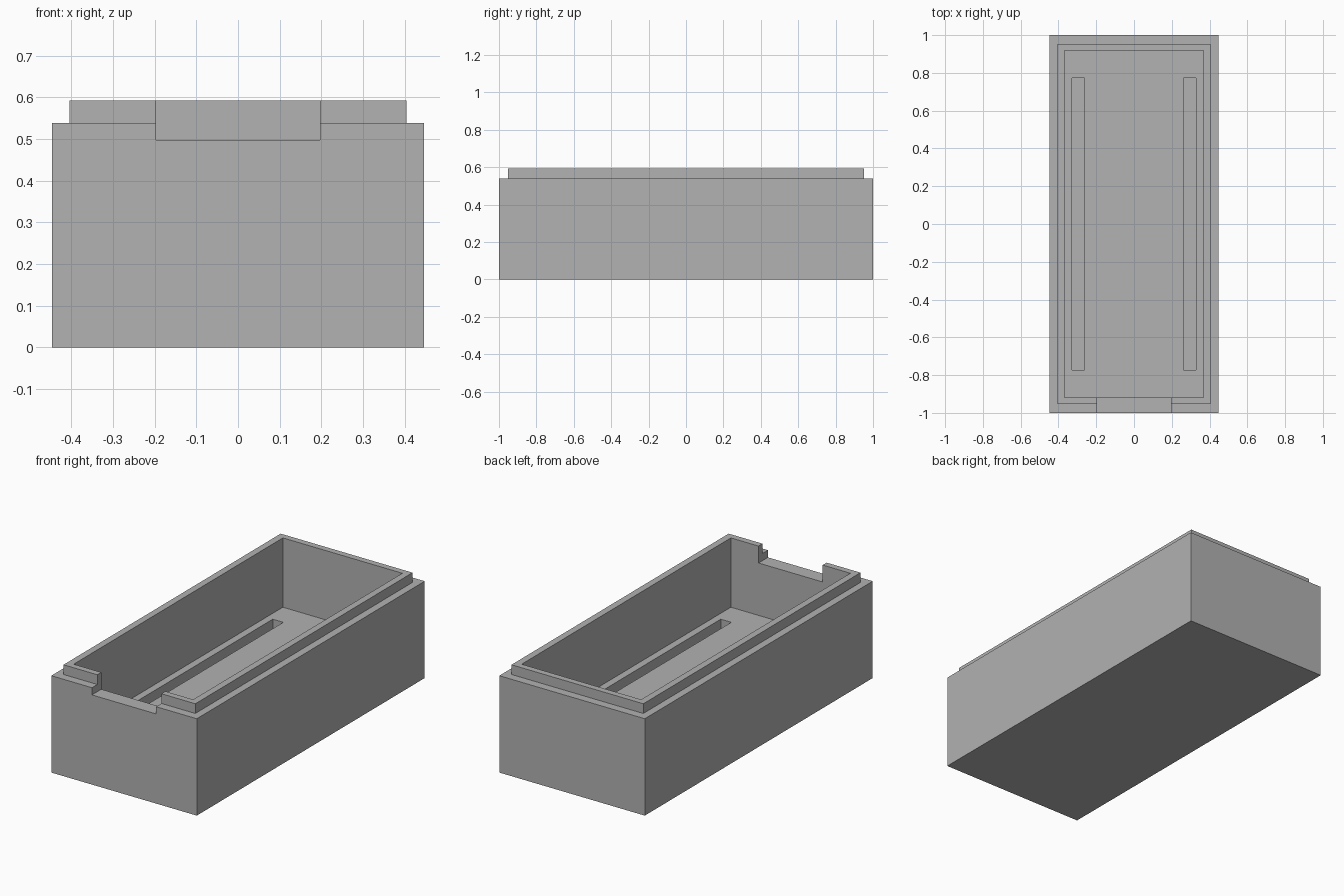
import bpy

if "Cube" in bpy.data.objects:
    bpy.data.objects.remove(bpy.data.objects["Cube"])

# Main dimensions
HX, HY = 0.447, 1.0          # outer body half sizes
LX, LY = 0.405, 0.953        # raised lip half sizes
CX, CY = 0.367, 0.918        # cavity half sizes
SHOULDER, TOP = 0.538, 0.592
FLOOR, SLOT_FLOOR = 0.207, 0.104

grey = bpy.data.materials.new("plain grey")
grey.diffuse_color = (0.445, 0.445, 0.445, 1)
grey.use_nodes = True
grey.node_tree.nodes["Principled BSDF"].inputs["Base Color"].default_value = grey.diffuse_color


def box(name, x0, x1, y0, y1, z0, z1):
    """Axis-aligned box given by its limits."""
    bpy.ops.mesh.primitive_cube_add(
        size=1, location=((x0 + x1) / 2, (y0 + y1) / 2, (z0 + z1) / 2))
    ob = bpy.context.object
    ob.name = name
    ob.scale = (x1 - x0, y1 - y0, z1 - z0)
    bpy.ops.object.transform_apply(location=True, rotation=False, scale=True)
    ob.data.materials.append(grey)
    return ob


def combine(target, tool, operation):
    """Apply an exact boolean, then remove the tool."""
    mod = target.modifiers.new(operation.lower(), 'BOOLEAN')
    mod.operation = operation
    mod.solver = 'EXACT'
    mod.object = tool
    bpy.context.view_layer.objects.active = target
    bpy.ops.object.modifier_apply(modifier=mod.name)
    bpy.data.objects.remove(tool, do_unlink=True)


# Solid body with the stepped lip on top
tray = box("tray_body", -HX, HX, -HY, HY, 0, SHOULDER)
combine(tray, box("lip", -LX, LX, -LY, LY, SHOULDER - 0.1, TOP), 'UNION')

# Main cavity
combine(tray, box("cavity_cutter", -CX, CX, -CY, CY, FLOOR, 1), 'DIFFERENCE')

# Long slot along each side of the floor
for side in (-1, 1):
    x0, x1 = sorted((side * 0.262, side * 0.327))
    combine(tray, box("slot_cutter", x0, x1, -0.772, 0.772,
                      SLOT_FLOOR, FLOOR + 0.1), 'DIFFERENCE')

# Notch through the front wall
combine(tray, box("notch_cutter", -0.197, 0.197, -1.1, -CY + 0.1,
                  0.498, 1), 'DIFFERENCE')
